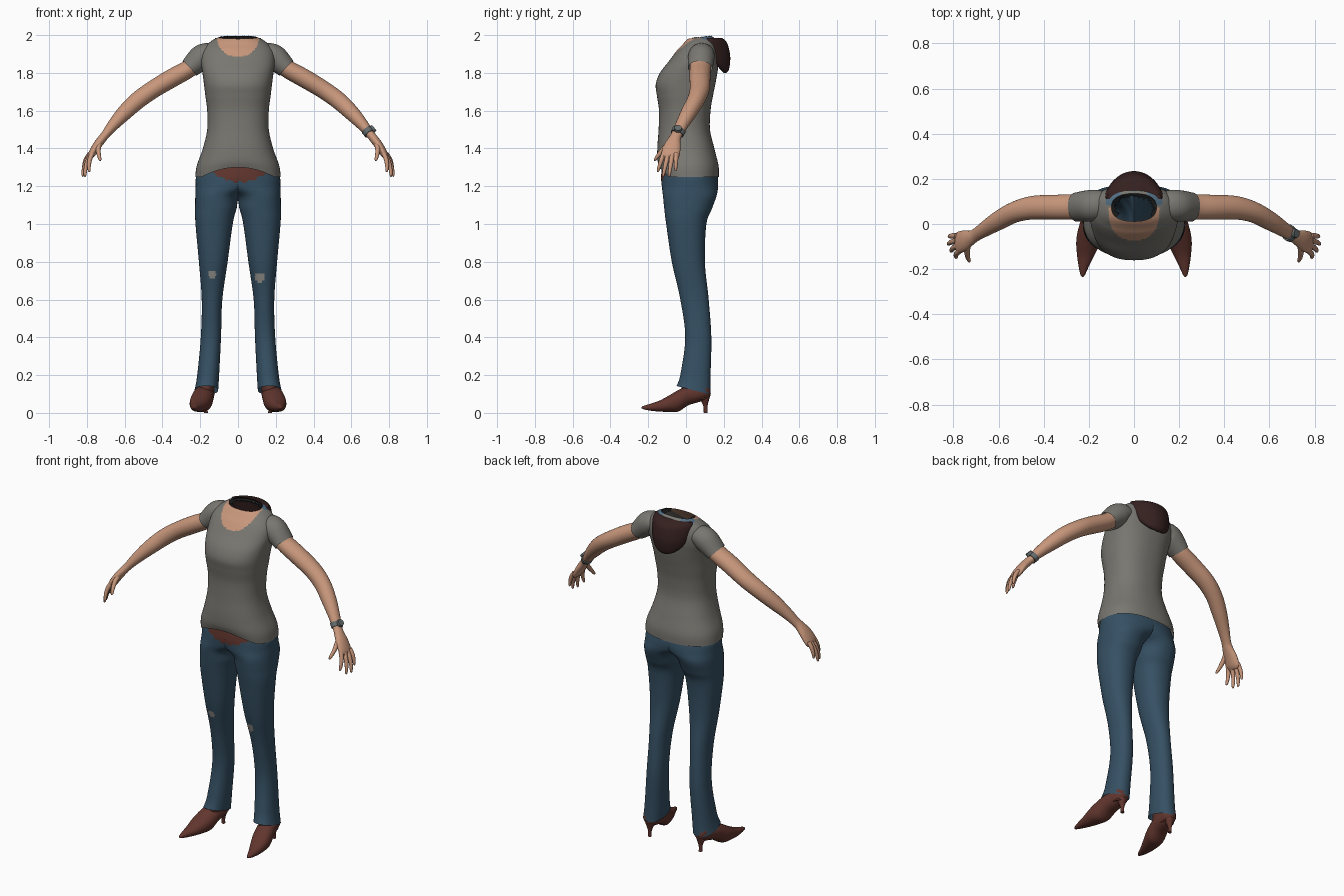
import bpy, bmesh, math, random
from mathutils import Vector

cube = bpy.data.objects.get("Cube")
if cube:
    bpy.data.objects.remove(cube)
random.seed(4)


def material(name, rgb):
    m = bpy.data.materials.new(name)
    m.use_nodes = True
    m.diffuse_color = (*rgb, 1)
    bsdf = m.node_tree.nodes["Principled BSDF"]
    bsdf.inputs["Base Color"].default_value = (*rgb, 1)
    bsdf.inputs["Roughness"].default_value = 0.8
    return m


SHIRT = material("grey_cotton", (0.19, 0.185, 0.165))
SKIN = material("skin", (0.58, 0.31, 0.2))
DENIM = material("blue_denim", (0.036, 0.08, 0.125))
LEATHER = material("brown_leather", (0.12, 0.036, 0.027))
HAIR = material("dark_brown_hair", (0.035, 0.015, 0.014))
STRAND = material("black_strands", (0.012, 0.012, 0.013))
METAL = material("watch_metal", (0.13, 0.15, 0.15))
PATCH = material("worn_patch", (0.27, 0.26, 0.24))
LINING = material("pale_blue_lining", (0.08, 0.15, 0.22))


def finish(name, bm, mats, rule=None):
    bmesh.ops.recalc_face_normals(bm, faces=bm.faces)
    mesh = bpy.data.meshes.new(name)
    for f in bm.faces:
        f.smooth = True
        if rule:
            f.material_index = rule(f.calc_center_median())
    bm.to_mesh(mesh)
    bm.free()
    for m in mats:
        mesh.materials.append(m)
    ob = bpy.data.objects.new(name, mesh)
    bpy.context.collection.objects.link(ob)
    bpy.ops.object.select_all(action="DESELECT")
    ob.select_set(True)
    bpy.context.view_layer.objects.active = ob
    bpy.ops.object.shade_smooth_by_angle(angle=math.radians(50))
    return ob


def spline(rows, steps):
    """Smooth curve through the key rows, number by number."""
    out = []
    for i in range(len(rows) - 1):
        quad = (rows[max(i - 1, 0)], rows[i], rows[i + 1], rows[min(i + 2, len(rows) - 1)])
        for k in range(steps):
            t = k / steps
            out.append([b + t * (c - a) / 2 + t * t * (a - 2.5 * b + 2 * c - d / 2)
                        + t ** 3 * (1.5 * (b - c) + (d - a) / 2) for a, b, c, d in zip(*quad)])
    return out + [list(rows[-1])]


def loft(name, rows, mats, side=1, segs=24, steps=5, frame="path", power=2.0,
         caps=(True, True), warp=None, rule=None):
    """Rows are centre x, y, z and two radii; rings lie flat, upright or across the path."""
    pts = spline(rows, steps)
    bm = bmesh.new()
    rings = []
    for i, (x, y, z, a, b) in enumerate(pts):
        centre = Vector((x, y, z))
        u, v = Vector((1, 0, 0)), Vector((0, 1, 0))
        if frame == "upright":
            v = Vector((0, 0, 1))
        elif frame == "path":
            t = Vector(pts[min(i + 1, len(pts) - 1)][:3]) - Vector(pts[max(i - 1, 0)][:3])
            u = t.cross(v).normalized()
            v = u.cross(t).normalized()
        ring = []
        for k in range(segs):
            ang = math.tau * k / segs
            c, s = math.cos(ang), math.sin(ang)
            p = (centre + u * a * math.copysign(abs(c) ** (2 / power), c)
                 + v * b * math.copysign(abs(s) ** (2 / power), s))
            if warp:
                p = warp(p)
            ring.append(bm.verts.new((p.x * side, p.y, p.z)))
        rings.append(ring)
    for r, q in zip(rings, rings[1:]):
        for k in range(segs):
            n = (k + 1) % segs
            quad = (r[k], r[n], q[n], q[k])
            # leave out the hidden seam wall between the trouser halves
            if not (frame == "flat" and all(abs(w.co.x) < 1e-5 for w in quad)):
                bm.faces.new(quad)
    for want, ring in zip(caps, (rings[0], rings[-1])):
        if want:
            bm.faces.new(ring)
    return finish(name, bm, mats, rule)


def extents(rows):
    """Turn z, x0, x1, y0, y1 into centres and radii."""
    return [((a + b) / 2, (c + d) / 2, z, (b - a) / 2, (d - c) / 2) for z, a, b, c, d in rows]


# Shirt body with a scooped neckline and a hem that rises at the front
def shirt_warp(p):
    if p.z < 1.36 and p.y < 0:
        p.z += 0.05 * (1.36 - p.z) / 0.11 * max(0, 1 - (p.x / 0.19) ** 2)
    if p.z > 1.93:
        p.z += 0.13 * (p.y - 0.07) * (p.z - 1.93) / 0.06
    return p


def shirt_rule(c):
    if c.y < 0.075 and (c.x / 0.112) ** 2 + ((c.z - 1.985) / 0.1) ** 2 < 1:
        return 1
    return 2 if c.y > 0.085 and 0.06 < abs(c.x) < 0.125 and c.z > 1.972 else 0


body = [(1.25, .226, -.14, .174), (1.31, .218, -.15, .172), (1.4, .186, -.152, .15),
        (1.5, .163, -.145, .127), (1.6, .163, -.143, .13), (1.68, .173, -.154, .143),
        (1.74, .18, -.16, .155), (1.8, .188, -.138, .166), (1.86, .196, -.092, .174),
        (1.91, .19, -.055, .174), (1.95, .163, -.022, .165), (1.975, .13, -.002, .15),
        (1.988, .1, .012, .135)]
loft("shirt_body", extents([(z, -w, w, f, b) for z, w, f, b in body]), [SHIRT, SKIN, LINING],
     segs=112, steps=8, frame="flat", power=2.35, caps=(False, False), warp=shirt_warp, rule=shirt_rule)


# Trouser halves: hips meet at the middle, legs part below
def leg_warp(p):
    p.x = max(p.x, 0)
    if p.z < 0.2:
        p.z -= 0.25 * (p.y - 0.04) * (0.2 - p.z) / 0.08
    return p


def leg_rule(c):
    if c.y < 0 and c.z > 1.222 + 2.5 * (c.x - 0.01) ** 2 + 0.006 * math.sin(c.x * 130):
        return 1
    kx, kz, kr = (0.115, 0.717, 0.026) if c.x > 0 else (-0.137, 0.733, 0.021)
    return 2 if c.y < 0.02 and math.hypot(c.x - kx, c.z - kz) < kr else 0


legs = [(1.31, -.2, .2, -.125, .15), (1.25, -.222, .222, -.132, .168), (1.2, -.13, .224, -.128, .17),
        (1.15, -.015, .226, -.122, .162), (1.08, .008, .227, -.115, .137),
        (1.0, .028, .225, -.105, .108), (.8, .055, .207, -.075, .1), (.6, .083, .192, -.03, .12),
        (.4, .09, .197, -.004, .134), (.2, .1, .216, -.03, .13), (.12, .105, .23, -.05, .13)]

# Arm, hand and shoe shapes for one side
sleeve = [(.13, .085, 1.9, .05, .06), (.165, .083, 1.897, .062, .068), (.2, .08, 1.876, .067, .07),
          (.257, .075, 1.824, .053, .064)]
arm = [(.2, .078, 1.875, .045, .052), (.26, .076, 1.822, .047, .056), (.35, .074, 1.772, .049, .055),
       (.45, .072, 1.712, .047, .052), (.53, .052, 1.655, .046, .046), (.6, .015, 1.59, .041, .042),
       (.66, -.022, 1.525, .031, .034), (.7, -.048, 1.475, .023, .029), (.72, -.06, 1.45, .023, .032),
       (.75, -.073, 1.41, .022, .045), (.777, -.083, 1.365, .018, .048), (.785, -.086, 1.345, .008, .036)]
fingers = {"index": ((.772, -.118, 1.372), (.787, -.15, 1.275)),
           "middle": ((.78, -.096, 1.365), (.81, -.122, 1.25)),
           "ring": ((.785, -.073, 1.365), (.822, -.09, 1.25)),
           "little": ((.785, -.052, 1.372), (.818, -.055, 1.28)),
           "thumb": ((.735, -.092, 1.425), (.728, -.168, 1.335))}
shoe = [(.17, .128, .105, .02, .02), (.17, .105, .115, .042, .046), (.175, .06, .1, .05, .045),
        (.183, .01, .09, .055, .051), (.193, -.04, .064, .058, .057), (.203, -.085, .05, .053, .045),
        (.214, -.14, .036, .038, .029), (.223, -.19, .03, .022, .018), (.227, -.225, .028, .01, .009),
        (.228, -.235, .028, .002, .003)]
heel = [(.17, .098, .1, .034, .034), (.17, .1, .07, .024, .023), (.17, .103, .035, .011, .011),
        (.17, .104, 0, .01, .01)]


def flat_sole(p):
    p.z = max(p.z, 0.004)
    return p


for side, tag in ((1, "left"), (-1, "right")):
    loft(tag + "_trouser_leg", extents(legs), [DENIM, LEATHER, PATCH], side, segs=80, steps=16,
         frame="flat", power=2.2, caps=(False, False), warp=leg_warp, rule=leg_rule)
    loft(tag + "_sleeve", sleeve, [SHIRT], side, segs=36, steps=6, caps=(False, False))
    loft(tag + "_arm", arm, [SKIN], side, segs=32)
    for digit, (root, tip) in fingers.items():
        a, b = Vector(root), Vector(tip)
        r = 0.0125 if digit == "thumb" else 0.0115
        bend = Vector((0.008, 0, 0.004))
        rows = [(*(a.lerp(b, t) + bend * math.sin(math.pi * t)), r * k, r * k)
                for t, k in ((0, 1.1), (0.35, 1.05), (0.7, 0.85), (0.93, 0.6), (1, 0.15))]
        loft(f"{tag}_{digit}_finger", rows, [SKIN], side, segs=12, steps=4)
    loft(tag + "_shoe", shoe, [LEATHER], side, segs=32, frame="upright", power=2.2, warp=flat_sole)
    loft(tag + "_shoe_heel", heel, [LEATHER], side, segs=16)
    ankle = extents([(.07, .135, .21, .01, .12), (.12, .125, .215, -.025, .118), (.2, .125, .2, -.01, .11)])
    loft(tag + "_shoe_shaft", ankle, [LEATHER], side, frame="flat")

# Wristwatch: band around the left wrist and a round case on its outer side
band = [(.683, -.037, 1.497, .031, .037), (.698, -.047, 1.477, .029, .035)]
loft("watch_band", band, [METAL], steps=3)
case = [(.708, -.042, 1.499, .021, .021), (.721, -.042, 1.51, .019, .019)]
loft("watch_case", case, [METAL], steps=2, segs=20)


# Lower back hair, curved around the nape
def nape(p):
    p.y -= 3.5 * p.x ** 2
    return p


lock = [(1.985, .12, .14, .19), (1.96, .128, .145, .217), (1.9, .118, .155, .233),
        (1.85, .095, .168, .233), (1.815, .06, .185, .226), (1.8, .02, .2, .215)]
loft("back_hair", extents([(z, -w, w, f, b) for z, w, f, b in lock]), [HAIR], segs=48,
     frame="flat", power=2.3, warp=nape)

# Ragged strands around the open neck
bm = bmesh.new()
for i in range(44):
    ang = math.radians(-35 + 250 * i / 43)
    out = Vector((math.cos(ang), math.sin(ang), 0))
    rim = Vector((0.102 * out.x, 0.072 + 0.064 * out.y, 1.984 + 0.006 * out.y))
    along = Vector((-out.y, out.x, 0)) * 0.008
    top = Vector((0, 0, random.uniform(0.003, 0.009)))
    inner = -out * random.uniform(0.012, 0.028) + Vector((0, 0, -0.012))
    for tip in (top, inner):
        bm.faces.new([bm.verts.new(p) for p in (rim - along, rim + along, rim + tip)])
finish("neck_strands", bm, [STRAND])
